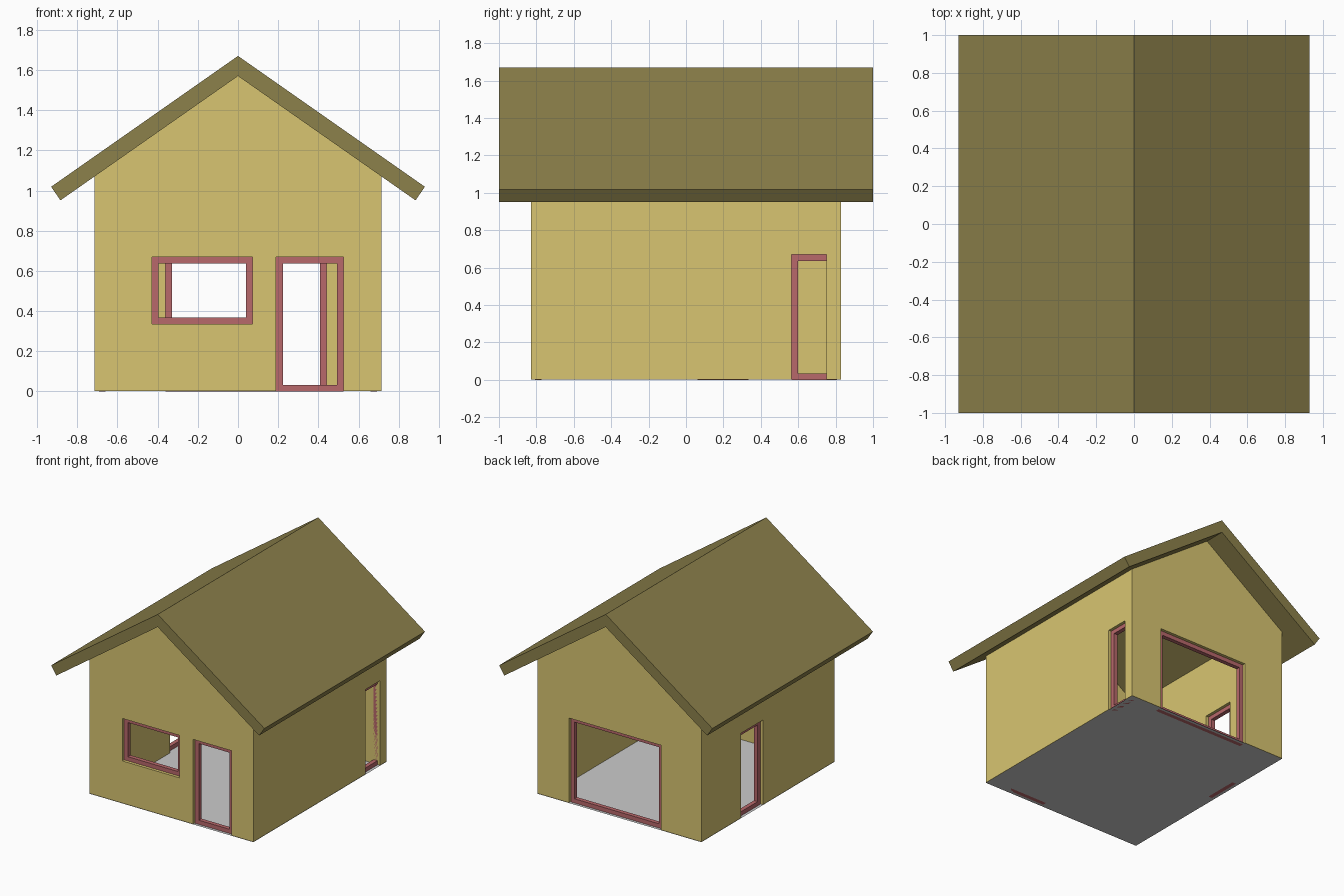
import bpy, bmesh

if "Cube" in bpy.data.objects:
    bpy.data.objects.remove(bpy.data.objects["Cube"])

WX, WY, T = 0.715, 0.83, 0.08      # half wall width, half wall length, wall thickness
SLOPE, INNER_RIDGE, RIDGE = 0.70, 1.57, 1.67
FW, FD = 0.033, 0.033              # frame width and depth


def material(name, rgb):
    m = bpy.data.materials.new(name)
    m.diffuse_color = (*rgb, 1)
    m.use_nodes = True
    m.node_tree.nodes["Principled BSDF"].inputs["Base Color"].default_value = m.diffuse_color
    return m


WALL = material("wall_yellow", (0.69, 0.56, 0.165))
ROOF = material("roof_olive", (0.265, 0.22, 0.07))
FRAME = material("frame_red", (0.48, 0.138, 0.147))


def add_object(name, bm, mat=None):
    bmesh.ops.recalc_face_normals(bm, faces=bm.faces)
    me = bpy.data.meshes.new(name)
    bm.to_mesh(me)
    bm.free()
    ob = bpy.data.objects.new(name, me)
    bpy.context.collection.objects.link(ob)
    if mat:
        me.materials.append(mat)
    return ob


def add_box(bm, lo, hi):
    vs = bmesh.ops.create_cube(bm, size=1)["verts"]
    for v in vs:
        for i in range(3):
            v.co[i] = hi[i] if v.co[i] > 0 else lo[i]


def prism(name, profile, half_y, mat):
    """Extrude an xz profile along y."""
    bm = bmesh.new()
    face = bm.faces.new([bm.verts.new((x, -half_y, z)) for x, z in profile])
    ext = bmesh.ops.extrude_face_region(bm, geom=[face])["geom"]
    moved = [v for v in ext if isinstance(v, bmesh.types.BMVert)]
    bmesh.ops.translate(bm, verts=moved, vec=(0, 2 * half_y, 0))
    return add_object(name, bm, mat)


def cut(target, lo, hi):
    bm = bmesh.new()
    add_box(bm, lo, hi)
    cutter = add_object("cutter", bm, WALL)
    cutter.hide_render = True
    mod = target.modifiers.new("cut", "BOOLEAN")
    mod.operation, mod.solver, mod.object = "DIFFERENCE", "EXACT", cutter
    bpy.context.view_layer.objects.active = target
    bpy.ops.object.modifier_apply(modifier=mod.name)
    bpy.data.objects.remove(cutter)


def place(axis, u, d, z):
    """Map wall coordinates (along, through, up) to world."""
    return (u, d, z) if axis == "x" else (d, u, z)


def opening(name, axis, side, u0, u1, z0, z1, frame_u1=None):
    """Hole in a wall running along axis, with a recessed ring frame."""
    mid = side * ((WY if axis == "x" else WX) - T / 2)
    cut_z0 = z0 if z0 > 0 else -0.1
    cut(walls, place(axis, u0, mid - 0.06, cut_z0), place(axis, u1, mid + 0.06, z1))
    e = frame_u1 or u1
    bm = bmesh.new()
    for a, b, c, d in ((u0, e, z0, z0 + FW), (u0, e, z1 - FW, z1),
                       (u0, u0 + FW, z0 + FW, z1 - FW), (e - FW, e, z0 + FW, z1 - FW)):
        add_box(bm, place(axis, a, mid - FD / 2, c), place(axis, b, mid + FD / 2, d))
    add_object(name, bm, FRAME)


# Walls: gabled block hollowed out
eave = INNER_RIDGE - SLOPE * WX
walls = prism("walls", [(-WX, 0.003), (WX, 0.003), (WX, eave), (0, INNER_RIDGE), (-WX, eave)], WY, WALL)
cut(walls, (T - WX, T - WY, -1), (WX - T, WY - T, 3))

# Openings with frames
opening("front_window_frame", "x", -1, -0.428, 0.073, 0.335, 0.67)
opening("front_door_frame", "x", -1, 0.19, 0.525, 0, 0.67)
opening("back_door_frame", "x", 1, -0.362, 0.44, 0, 0.67)
opening("left_door_frame", "y", -1, 0.062, 0.333, 0, 0.67)
# This frame's far post is buried in the back wall
opening("right_door_frame", "y", 1, 0.565, WY - T, 0, 0.67, WY - T + FW)

# Roof: two sloping slabs meeting at the ridge
tip, low = (0.93, RIDGE - SLOPE * 0.93), (0.884, INNER_RIDGE - SLOPE * 0.884)
prism("roof", [(0, RIDGE), tip, low, (0, INNER_RIDGE), (-low[0], low[1]), (-tip[0], tip[1])], 1.0, ROOF)

# Floor
bm = bmesh.new()
bm.faces.new([bm.verts.new(p) for p in ((-WX, -WY, 0), (WX, -WY, 0), (WX, WY, 0), (-WX, WY, 0))])
add_object("floor", bm)
